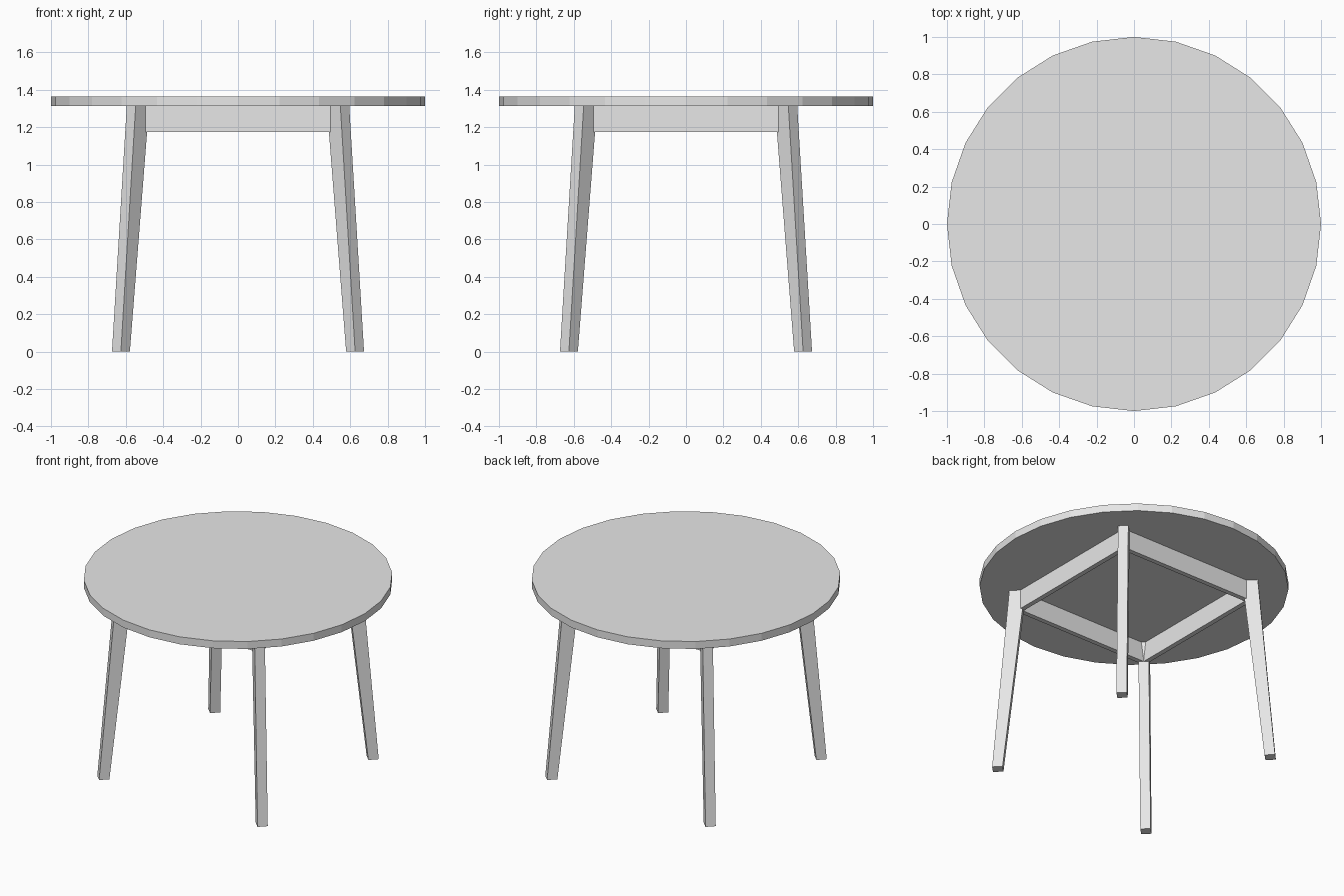
import bpy, bmesh
from math import pi

cube = bpy.data.objects.get("Cube")
if cube:
    bpy.data.objects.remove(cube, do_unlink=True)

grey = bpy.data.materials.new("plain_grey")
grey.use_nodes = True
grey.diffuse_color = (0.8, 0.8, 0.8, 1)
grey.node_tree.nodes["Principled BSDF"].inputs["Base Color"].default_value = grey.diffuse_color

TOP_Z, UNDER_Z, APRON_Z = 1.365, 1.312, 1.175
HALF = 0.0238          # half leg width measured along x or y


def add_object(name, bm):
    bmesh.ops.recalc_face_normals(bm, faces=bm.faces)
    mesh = bpy.data.meshes.new(name)
    bm.to_mesh(mesh)
    bm.free()
    mesh.materials.append(grey)
    obj = bpy.data.objects.new(name, mesh)
    bpy.context.collection.objects.link(obj)
    return obj


def leg(name, sx, sy):
    """Diagonal leg that splays outward and thickens inward at the top."""
    bm = bmesh.new()
    rings = []
    for z, outer, inner in ((0, 0.650, 0.602), (UNDER_Z, 0.571, 0.499)):
        ring = [(outer + HALF, outer - HALF), (outer - HALF, outer + HALF),
                (inner - HALF, inner + HALF), (inner + HALF, inner - HALF)]
        rings.append([bm.verts.new((sx * x, sy * y, z)) for x, y in ring])
    low, high = rings
    bm.faces.new(low)
    bm.faces.new(high)
    for i in range(4):
        j = (i + 1) % 4
        bm.faces.new((low[i], low[j], high[j], high[i]))
    add_object(name, bm)


def apron(name, turn):
    """Straight rail between two legs, turned about the centre."""
    bm = bmesh.new()
    bmesh.ops.create_cube(bm, size=1)
    bmesh.ops.scale(bm, vec=(1.06, 0.034, UNDER_Z - APRON_Z), verts=bm.verts)
    bmesh.ops.translate(bm, vec=(0, -0.526, (UNDER_Z + APRON_Z) / 2), verts=bm.verts)
    add_object(name, bm).rotation_euler.z = turn


# Round faceted top
bm = bmesh.new()
bmesh.ops.create_cone(bm, cap_ends=True, segments=28, radius1=1, radius2=1,
                      depth=TOP_Z - UNDER_Z)
bmesh.ops.translate(bm, vec=(0, 0, (TOP_Z + UNDER_Z) / 2), verts=bm.verts)
add_object("table_top", bm)

# Four legs on the diagonals
for side, sx in (("left", 1), ("right", -1)):
    for end, sy in (("front", -1), ("back", 1)):
        leg(f"{end}_{side}_leg", sx, sy)

# Four aprons under the top
for i, side in enumerate(("front", "left", "back", "right")):
    apron(f"{side}_apron", i * pi / 2)
